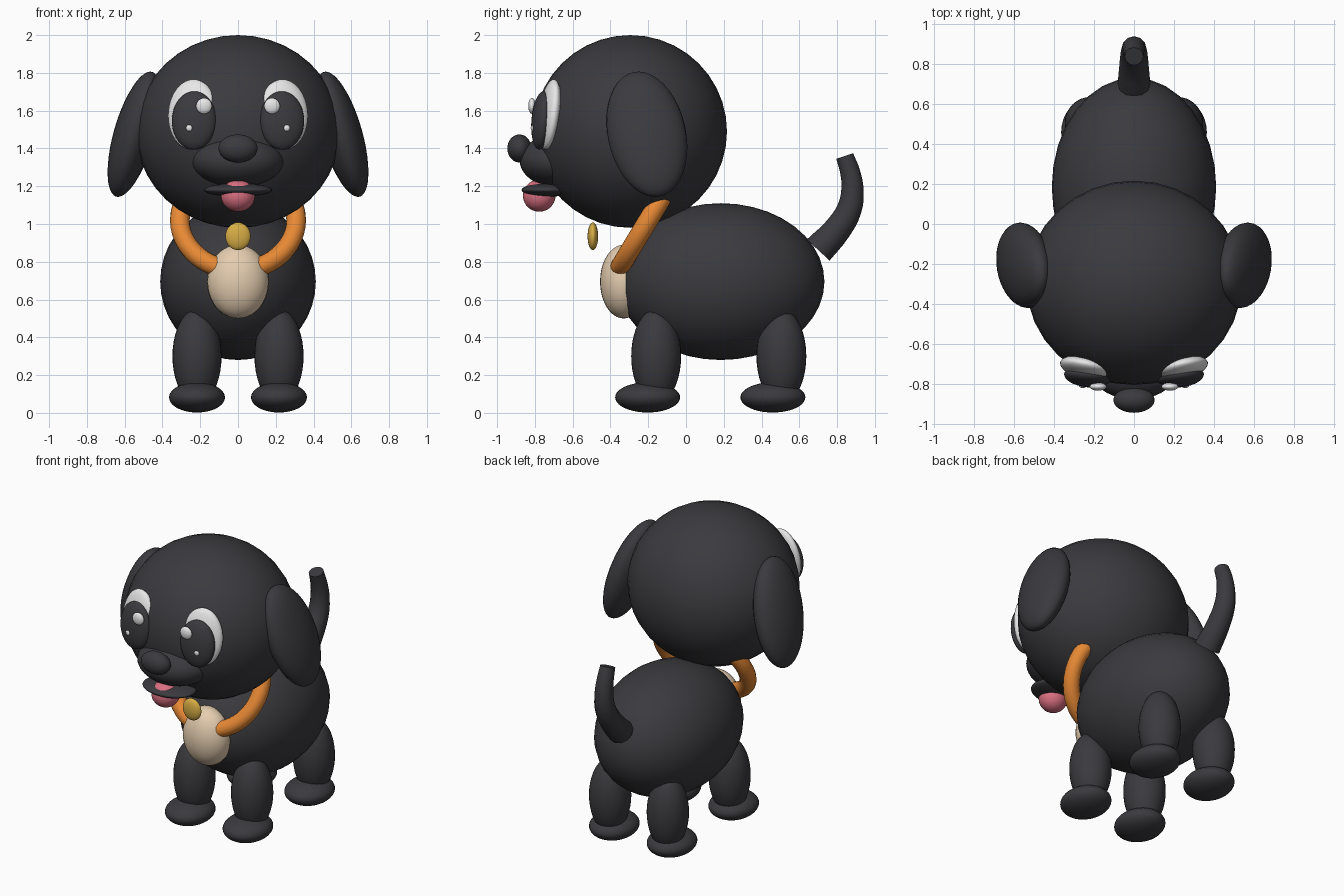
import bpy
import math

if "Cube" in bpy.data.objects:
    bpy.data.objects.remove(bpy.data.objects["Cube"])


def material(name, rgb):
    m = bpy.data.materials.new(name)
    m.diffuse_color = (*rgb, 1)
    m.use_nodes = True
    m.node_tree.nodes["Principled BSDF"].inputs["Base Color"].default_value = m.diffuse_color
    return m


BLACK = material("charcoal_fur", (0.043, 0.043, 0.049))
WHITE = material("white", (0.88, 0.88, 0.88))
CREAM = material("cream", (0.78, 0.61, 0.43))
ORANGE = material("orange", (0.80, 0.25, 0.035))
GOLD = material("gold", (0.68, 0.42, 0.06))
PINK = material("pink", (0.70, 0.16, 0.22))


def finish(name, mat):
    ob = bpy.context.object
    ob.name = name
    ob.data.materials.append(mat)
    bpy.ops.object.shade_smooth_by_angle()
    return ob


def ellipsoid(name, mat, centre, radii, rot=(0, 0, 0)):
    bpy.ops.mesh.primitive_uv_sphere_add(segments=32, ring_count=20, location=centre, rotation=rot)
    bpy.context.object.scale = radii
    return finish(name, mat)


def pair(name, mat, centre, radii, rot=(0, 0, 0)):
    # the same part on both sides, mirrored across x = 0
    for side, s in (("right", 1), ("left", -1)):
        ellipsoid(f"{name}_{side}", mat, (s * centre[0], centre[1], centre[2]), radii,
                  (rot[0], s * rot[1], s * rot[2]))


# Body and head
ellipsoid("body", BLACK, (0, 0.185, 0.695), (0.412, 0.548, 0.415))
ellipsoid("chest_patch", CREAM, (0, -0.33, 0.695), (0.163, 0.125, 0.195))
ellipsoid("head", BLACK, (0, -0.295, 1.49), (0.54, 0.512, 0.51))
pair("ear", BLACK, (0.55, -0.207, 1.475), (0.108, 0.207, 0.348), (0.2, -0.28, 0))

# Eyes
pair("eye_white", WHITE, (0.24, -0.722, 1.58), (0.133, 0.052, 0.187), (-0.13, 0, 0.22))
pair("pupil", BLACK, (0.233, -0.765, 1.548), (0.118, 0.052, 0.155), (-0.08, 0, 0.12))
pair("large_glint", WHITE, (0.18, -0.815, 1.625), (0.042, 0.02, 0.042))
pair("small_glint", WHITE, (0.257, -0.81, 1.508), (0.018, 0.012, 0.018))

# Muzzle and mouth
ellipsoid("muzzle", BLACK, (0, -0.68, 1.335), (0.245, 0.2, 0.14))
ellipsoid("nose", BLACK, (0, -0.882, 1.40), (0.103, 0.064, 0.074))
ellipsoid("jaw", BLACK, (0, -0.735, 1.18), (0.18, 0.135, 0.036))
ellipsoid("tongue", PINK, (0, -0.777, 1.15), (0.09, 0.086, 0.085))

# Legs and paws
for name, leg_y, paw_y in (("front", -0.158, -0.203), ("back", 0.505, 0.46)):
    pair(f"{name}_leg", BLACK, (0.217, leg_y, 0.30), (0.13, 0.132, 0.25))
    pair(f"{name}_paw", BLACK, (0.217, paw_y, 0.082), (0.148, 0.172, 0.08))

# Collar and tag
bpy.ops.mesh.primitive_torus_add(major_radius=0.308, minor_radius=0.052, major_segments=48,
                                 minor_segments=16, location=(0, -0.2, 1.02),
                                 rotation=(math.radians(59), 0, 0))
finish("collar", ORANGE)
ellipsoid("collar_tag", GOLD, (0, -0.493, 0.935), (0.067, 0.028, 0.073))

# Tail: tapering tube with flat ends
curve = bpy.data.curves.new("tail", "CURVE")
curve.dimensions = "3D"
curve.bevel_depth = 1
curve.bevel_resolution = 4
curve.use_fill_caps = True
path = [(0.70, 0.862, 0.082), (0.80, 0.97, 0.073), (0.865, 1.08, 0.066),
        (0.881, 1.18, 0.059), (0.87, 1.27, 0.053), (0.84, 1.36, 0.047)]
spline = curve.splines.new("BEZIER")
spline.bezier_points.add(len(path) - 1)
spline.resolution_u = 4
for p, (y, z, r) in zip(spline.bezier_points, path):
    p.co = (0, y, z)
    p.radius = r
    p.handle_left_type = p.handle_right_type = "AUTO"
tail = bpy.data.objects.new("tail", curve)
bpy.context.collection.objects.link(tail)
bpy.ops.object.select_all(action="DESELECT")
tail.select_set(True)
bpy.context.view_layer.objects.active = tail
bpy.ops.object.convert(target="MESH")
finish("tail", BLACK)
